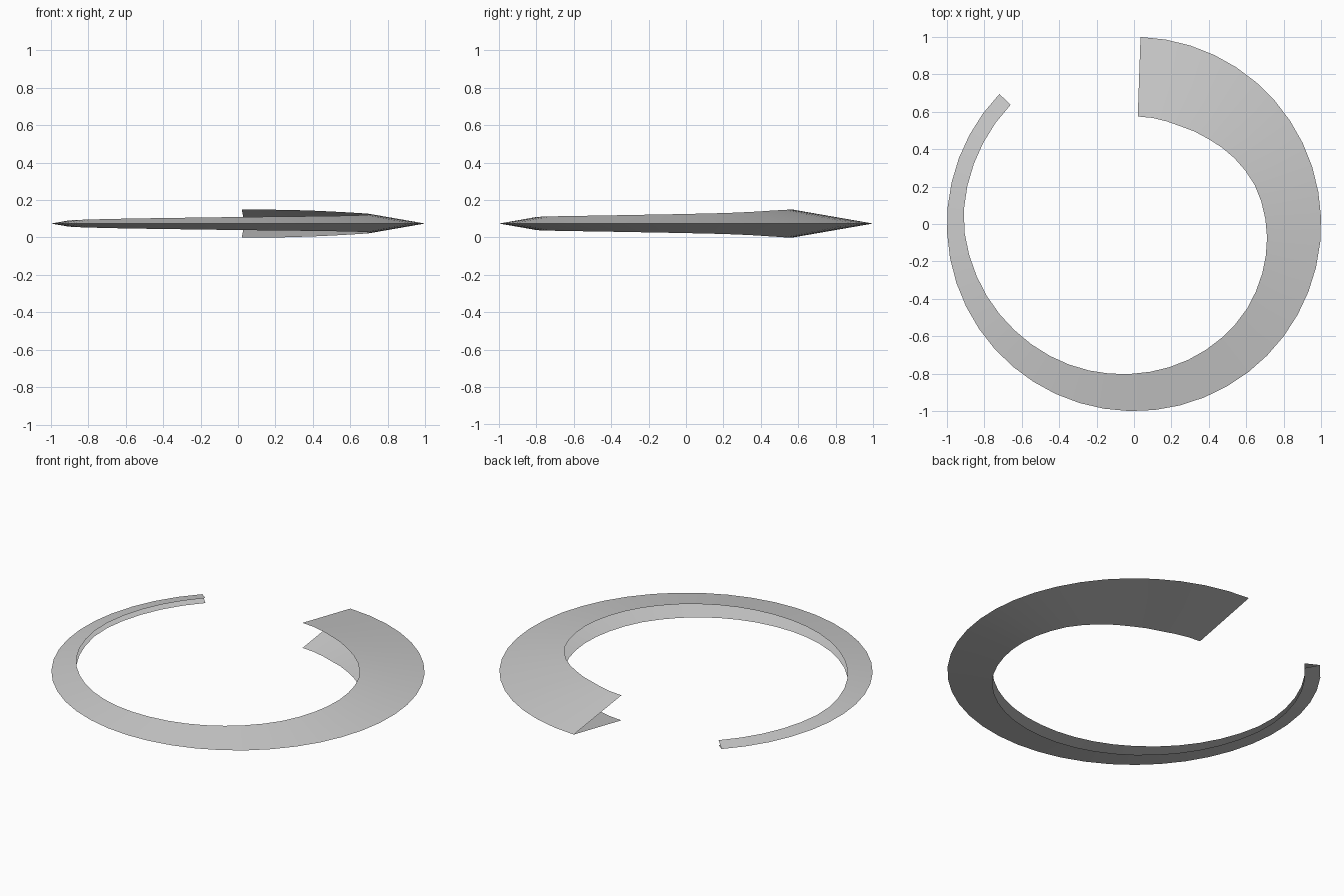
import bpy, bmesh, math

cube = bpy.data.objects.get("Cube")
if cube:
    bpy.data.objects.remove(cube, do_unlink=True)

SEGMENTS = 40
START, END = 88, -224       # sweep in degrees, clockwise from the back
MID_Z = 0.074               # height of the sharp outer rim
SLOPE = 0.174               # half height of the opening per unit of width

# Band width along the sweep: (angle, width)
WIDTHS = [(88, 0.425), (66, 0.424), (48, 0.395), (32, 0.355), (17, 0.32),
          (-6, 0.285), (-37, 0.245), (-90, 0.2), (-135, 0.15),
          (-181, 0.088), (-224, 0.083)]


def width_at(angle):
    for (a0, w0), (a1, w1) in zip(WIDTHS, WIDTHS[1:]):
        if angle >= a1:
            return w0 + (w1 - w0) * (a0 - angle) / (a0 - a1)
    return WIDTHS[-1][1]


# Grey surface
grey = bpy.data.materials.new("light grey")
grey.use_nodes = True
colour = (0.6, 0.6, 0.6, 1)
grey.diffuse_color = colour
grey.node_tree.nodes["Principled BSDF"].inputs["Base Color"].default_value = colour

# Open V section swept around the ring: upper inner edge, outer rim, lower inner edge
bm = bmesh.new()
sections = []
for i in range(SEGMENTS + 1):
    angle = START + (END - START) * i / SEGMENTS
    c, s = math.cos(math.radians(angle)), math.sin(math.radians(angle))
    w = width_at(angle)
    profile = [(1 - w, MID_Z + w * SLOPE), (1, MID_Z), (1 - w, MID_Z - w * SLOPE)]
    sections.append([bm.verts.new((r * c, r * s, z)) for r, z in profile])

for a, b in zip(sections, sections[1:]):
    for k in range(2):
        bm.faces.new((a[k], b[k], b[k + 1], a[k + 1]))

# Point the faces away from the inside of the V
for f in bm.faces:
    f.normal_update()
    if f.normal.z * (f.calc_center_median().z - MID_Z) < 0:
        f.normal_flip()

mesh = bpy.data.meshes.new("tapered_ring")
bm.to_mesh(mesh)
bm.free()
mesh.materials.append(grey)
ring = bpy.data.objects.new("tapered_ring", mesh)
bpy.context.collection.objects.link(ring)

# Smooth bands with a sharp outer rim
bpy.ops.object.select_all(action="DESELECT")
ring.select_set(True)
bpy.context.view_layer.objects.active = ring
bpy.ops.object.shade_smooth_by_angle(angle=math.radians(30))
